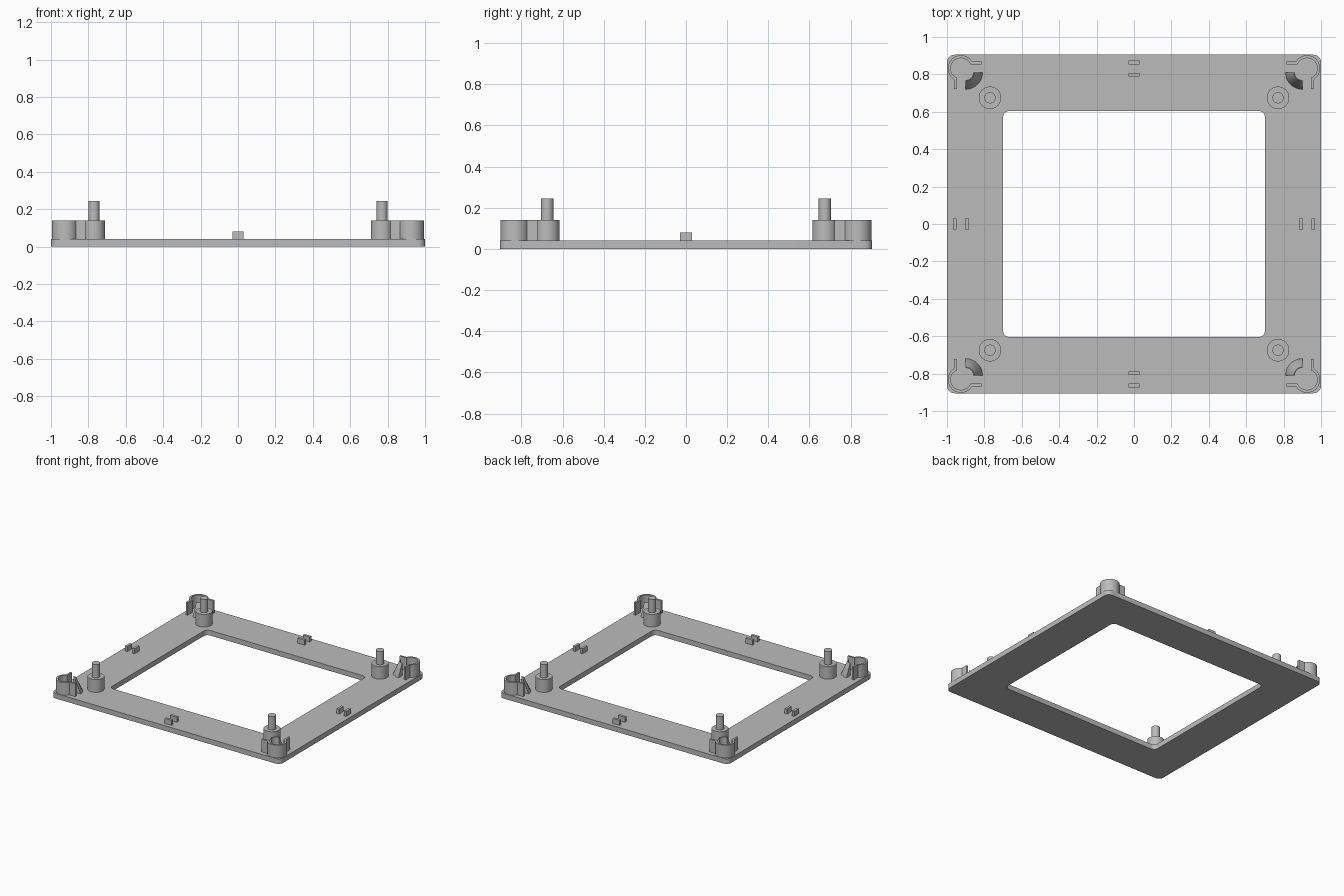
import bpy, bmesh, math
from math import cos, sin, pi

cube = bpy.data.objects.get("Cube")
if cube:
    bpy.data.objects.remove(cube, do_unlink=True)

grey = bpy.data.materials.new("grey plastic")
grey.use_nodes = True
grey.diffuse_color = (0.5, 0.5, 0.5, 1)
grey.node_tree.nodes["Principled BSDF"].inputs["Base Color"].default_value = (0.5, 0.5, 0.5, 1)

PLATE = 0.04    # plate thickness
TOP = 0.14      # height of clips and posts
SINK = 0.035    # parts start slightly inside the plate


def finish(name, bm):
    bmesh.ops.recalc_face_normals(bm, faces=bm.faces)
    mesh = bpy.data.meshes.new(name)
    bm.to_mesh(mesh)
    bm.free()
    mesh.materials.append(grey)
    mesh.shade_smooth()
    mesh.set_sharp_from_angle(angle=math.radians(30))
    obj = bpy.data.objects.new(name, mesh)
    bpy.context.collection.objects.link(obj)
    return obj


def arc(cx, cy, r, a0, a1, n):
    return [(cx + r * cos(a0 + (a1 - a0) * i / n), cy + r * sin(a0 + (a1 - a0) * i / n))
            for i in range(n + 1)]


def rounded_rect(hx, hy, r):
    pts = []
    for k, (sx, sy) in enumerate([(1, 1), (-1, 1), (-1, -1), (1, -1)]):
        pts += arc(sx * (hx - r), sy * (hy - r), r, k * pi / 2, (k + 1) * pi / 2, 6)
    return pts


def bridge(bm, loops, closed):
    """Quads between neighbouring loops; the last loop joins the first."""
    n = len(loops[0])
    for a, b in zip(loops, loops[1:] + loops[:1]):
        for i in range(n if closed else n - 1):
            j = (i + 1) % n
            bm.faces.new((a[i], a[j], b[j], b[i]))


def prism(name, outline, z0, z1):
    bm = bmesh.new()
    low = [bm.verts.new((x, y, z0)) for x, y in outline]
    high = [bm.verts.new((x, y, z1)) for x, y in outline]
    bm.faces.new(low)
    bm.faces.new(high)
    for i in range(len(low)):
        j = (i + 1) % len(low)
        bm.faces.new((low[i], low[j], high[j], high[i]))
    return finish(name, bm)


# Frame plate with a rounded window
bm = bmesh.new()
outer, inner = rounded_rect(1.0, 0.905, 0.04), rounded_rect(0.70, 0.605, 0.035)
loops = [[bm.verts.new((x, y, z)) for x, y in pts]
         for pts, z in ((outer, 0), (outer, PLATE), (inner, PLATE), (inner, 0))]
bridge(bm, loops, True)
finish("frame_plate", bm)


# Open ring with two straight arms, for the +x +y corner
def clip_outline(cx, cy):
    def side(r, off, n):
        a = math.asin(off / r)
        return arc(cx, cy, r, pi - a, a - pi / 2, n)
    far, near, reach = 0.037, 0.022, 0.11
    return ([(cx - reach, cy + far)] + side(0.07, far, 24)
            + [(cx + far, cy - reach), (cx + near, cy - reach)]
            + side(0.055, near, 24)[::-1] + [(cx - reach, cy + near)])


# Curved ramp falling away from the clip, a quarter turn
def ramp(name, sx, sy):
    bm = bmesh.new()
    loops = []
    for r, z in ((0.04, SINK), (0.09, SINK), (0.09, PLATE), (0.045, TOP), (0.04, TOP)):
        pts = arc(0.90, 0.81, r, pi, pi * 1.5, 12)
        loops.append([bm.verts.new((sx * x, sy * y, z)) for x, y in pts])
    bridge(bm, loops, False)
    for end in (0, -1):
        bm.faces.new([loop[end] for loop in loops])
    finish(name, bm)


# Corner fittings
for sx, left in ((1, "left"), (-1, "right")):
    for sy, back in ((1, "back"), (-1, "front")):
        tag = f"{back}_{left}"
        prism(f"{tag}_clip", [(sx * x, sy * y) for x, y in clip_outline(0.925, 0.832)], SINK, TOP)
        ramp(f"{tag}_clip_ramp", sx, sy)
        px, py = sx * 0.77, sy * 0.675
        prism(f"{tag}_post", arc(px, py, 0.06, 0, 2 * pi, 32)[:-1], SINK, TOP)
        prism(f"{tag}_pin", arc(px, py, 0.03, 0, 2 * pi, 24)[:-1], TOP - 0.005, 0.245)


# Pairs of small tabs in the middle of each side
def tab(name, x, y, hx, hy):
    prism(name, [(x - hx, y - hy), (x + hx, y - hy), (x + hx, y + hy), (x - hx, y + hy)],
          SINK, 0.08)


for s, lr, fb in ((1, "left", "back"), (-1, "right", "front")):
    for inset, place in ((0.042, "outer"), (0.107, "inner")):
        tab(f"{lr}_{place}_tab", s * (1.0 - inset), 0, 0.01, 0.03)
        tab(f"{fb}_{place}_tab", 0, s * (0.905 - inset), 0.03, 0.01)
